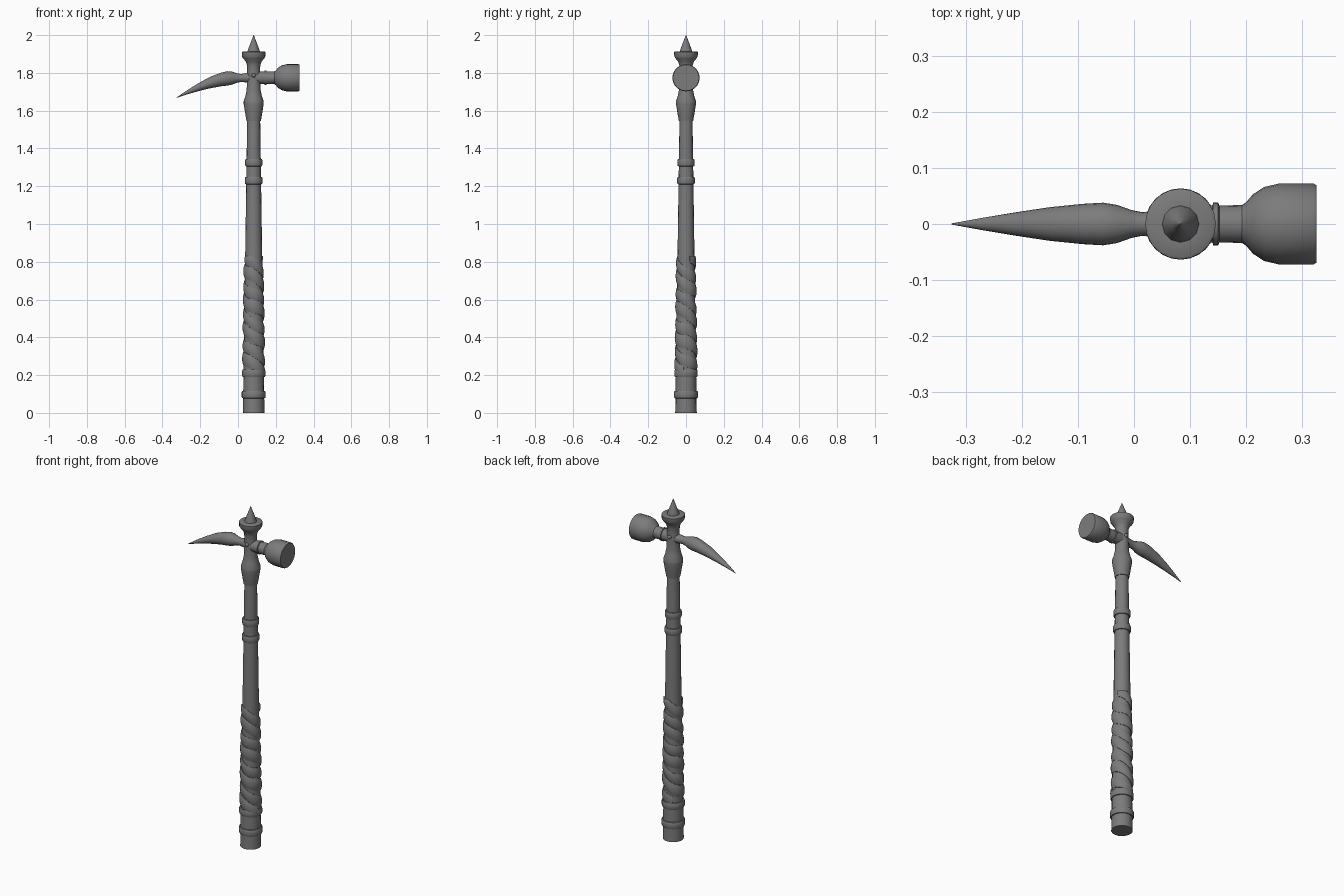
import bpy, bmesh, math
from mathutils import Vector

if "Cube" in bpy.data.objects:
    bpy.data.objects.remove(bpy.data.objects["Cube"], do_unlink=True)

AXIS_X = 0.083     # the shaft stands off centre
HEAD_Z = 1.774     # height of the hammer and beak

steel = bpy.data.materials.new("dark_grey_steel")
steel.use_nodes = True
grey = (0.2, 0.2, 0.2, 1)
steel.diffuse_color = grey
steel.node_tree.nodes["Principled BSDF"].inputs["Base Color"].default_value = grey


def finish(name, bm, angle=35):
    bmesh.ops.recalc_face_normals(bm, faces=bm.faces)
    mesh = bpy.data.meshes.new(name)
    bm.to_mesh(mesh)
    bm.free()
    mesh.materials.append(steel)
    obj = bpy.data.objects.new(name, mesh)
    bpy.context.collection.objects.link(obj)
    bpy.ops.object.select_all(action="DESELECT")
    obj.select_set(True)
    bpy.context.view_layer.objects.active = obj
    bpy.ops.object.shade_smooth_by_angle(angle=math.radians(angle))
    return obj


def skin(bm, rings, wrap=True):
    """Join successive rings of vertices and cap both ends."""
    for a, b in zip(rings, rings[1:]):
        for i in range(len(a)):
            j = (i + 1) % len(a)
            bm.faces.new((a[i], a[j], b[j], b[i]))
    bm.faces.new(rings[0])
    bm.faces.new(rings[-1])


def turned(name, profile, sides=16, lying=False, angle=35):
    """Round part; profile holds (position along axis, radius[, z])."""
    bm = bmesh.new()
    rings = []
    for pos, r, *z in profile:
        ring = []
        for i in range(sides):
            t = math.tau * i / sides
            c, s = r * math.cos(t), r * math.sin(t)
            if lying:
                ring.append(bm.verts.new((pos, c, (z[0] if z else HEAD_Z) + s)))
            else:
                ring.append(bm.verts.new((AXIS_X + c, s, pos)))
        rings.append(ring)
    skin(bm, rings)
    return finish(name, bm, angle)


def shaft_radius(z):
    return 0.057 - 0.0145 * z


# Tapered shaft
turned("shaft", [(z, shaft_radius(z)) for z in (0, 0.4, 0.8, 1.2, 1.58)])

# Rounded metal bands
for name, z in (("pommel_band", 0.097), ("lower_grip_band", 0.21),
                ("lower_collar", 1.23), ("upper_collar", 1.325)):
    r = shaft_radius(z)
    turned(name, [(z - 0.02, r - 0.002), (z - 0.019, r + 0.005), (z - 0.012, r + 0.008),
                  (z + 0.012, r + 0.008), (z + 0.019, r + 0.005), (z + 0.02, r - 0.002)], 24)


# Leather grip strips winding down the handle
def strip(name, start, top, bottom, pitch, width, lift):
    bm = bmesh.new()
    rings = []
    turns = (top - bottom) / pitch
    steps = int(turns * 28)
    section = ((-0.5, -0.006), (-0.5, 0.3), (-0.28, 0.85), (0, 1),
               (0.28, 0.85), (0.5, 0.3), (0.5, -0.006))
    for k in range(steps + 1):
        t = start + math.tau * turns * k / steps
        z = top + (bottom - top) * k / steps + 0.008 * math.sin(1.7 * t)
        ring = []
        for across, out in section:
            zz = min(0.83, max(0.2, z + across * width))
            r = shaft_radius(zz) + lift * out
            ring.append(bm.verts.new((AXIS_X + r * math.cos(t), r * math.sin(t), zz)))
        rings.append(ring)
    skin(bm, rings)
    finish(name, bm, 50)


strip("grip_strip_a", 0.4, 0.825, 0.22, 0.155, 0.07, 0.0085)
strip("grip_strip_b", 0.4 + math.pi, 0.815, 0.23, 0.155, 0.06, 0.007)

# Socket, cross block and flared crown
turned("head_socket", [(1.545, 0.033), (1.545, 0.038), (1.58, 0.044), (1.635, 0.053),
                       (1.65, 0.053), (1.68, 0.043), (1.71, 0.037), (1.75, 0.036),
                       (1.81, 0.034), (1.84, 0.035), (1.86, 0.042), (1.877, 0.056),
                       (1.887, 0.062), (1.91, 0.063), (1.913, 0.058), (1.913, 0.03)], 20)

# Top spike
turned("top_spike", [(1.905, 0.034), (1.918, 0.032), (1.955, 0.018), (2.0, 0.001)], 12)

# Hammer neck and poll
turned("hammer_neck", [(0.09, 0.033), (0.14, 0.033), (0.141, 0.038), (0.15, 0.038),
                       (0.152, 0.033), (0.21, 0.034)], 20, True)
turned("hammer_face", [(0.19, 0.032), (0.2, 0.039), (0.212, 0.053), (0.232, 0.066),
                       (0.258, 0.072), (0.32, 0.072), (0.325, 0.069)], 24, True)

# Curved beak
turned("beak", [(0.085, 0.03, 1.774), (0.04, 0.024, 1.774), (0.015, 0.021, 1.773),
                (-0.005, 0.025, 1.773), (-0.03, 0.034, 1.772), (-0.055, 0.038, 1.771),
                (-0.09, 0.036, 1.765), (-0.15, 0.03, 1.748), (-0.21, 0.021, 1.724),
                (-0.27, 0.011, 1.697), (-0.325, 0.001, 1.669)], 20, True)

# Rivets on front and back
for name, side in (("front_rivet", -1), ("back_rivet", 1)):
    bm = bmesh.new()
    bmesh.ops.create_uvsphere(bm, u_segments=12, v_segments=8, radius=0.011)
    bmesh.ops.translate(bm, verts=bm.verts, vec=Vector((AXIS_X, side * 0.035, 1.787)))
    finish(name, bm)
